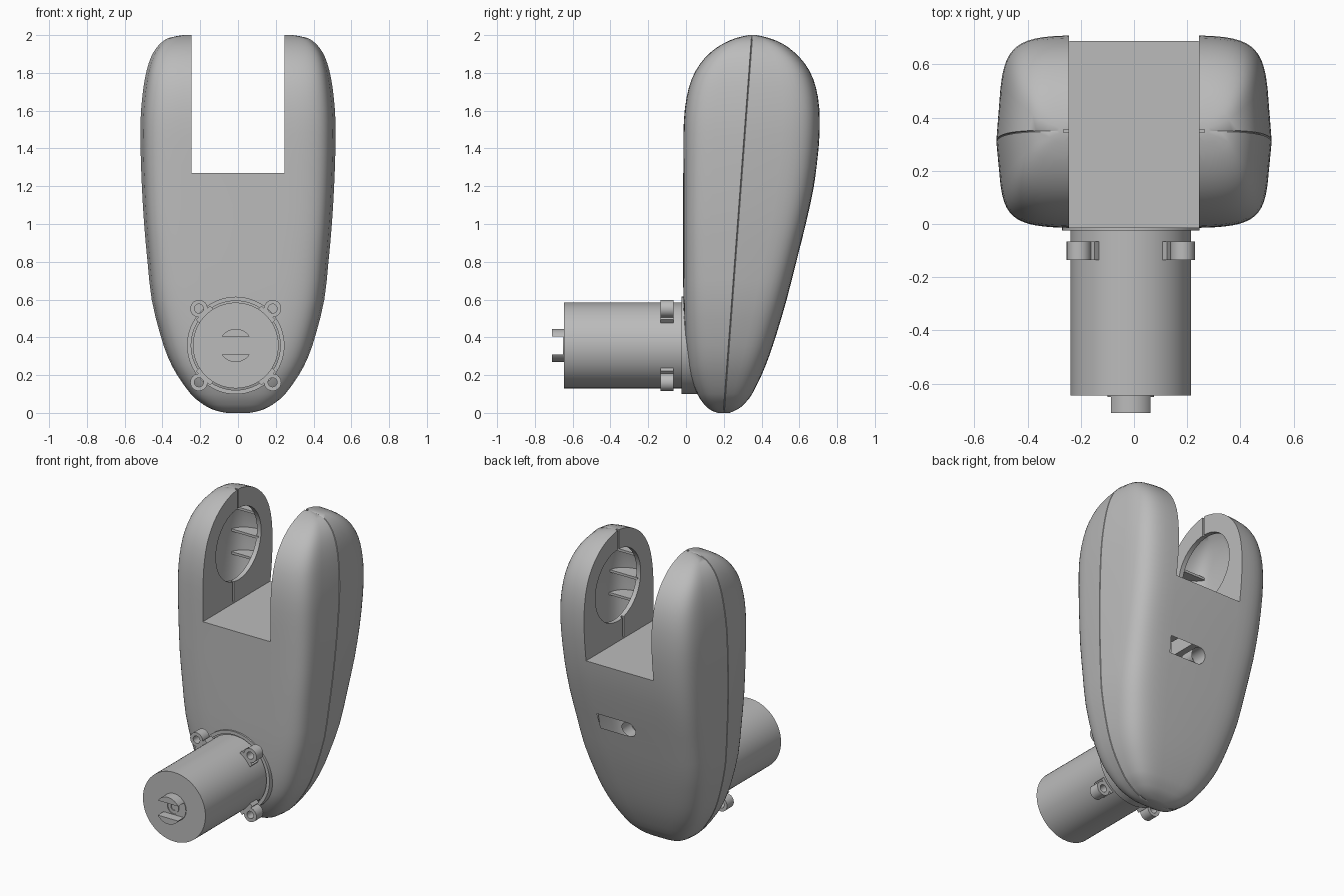
import bpy, bmesh, math
from mathutils import Vector, Matrix

if "Cube" in bpy.data.objects:
    bpy.data.objects.remove(bpy.data.objects["Cube"])

grey = bpy.data.materials.new("light_grey")
grey.diffuse_color = (0.5, 0.5, 0.5, 1)
grey.use_nodes = True
grey.node_tree.nodes["Principled BSDF"].inputs["Base Color"].default_value = grey.diffuse_color
MX, MZ = -0.012, 0.357          # motor axis


def make(name, bm):
    bmesh.ops.recalc_face_normals(bm, faces=bm.faces)
    me = bpy.data.meshes.new(name)
    bm.to_mesh(me)
    bm.free()
    me.materials.append(grey)
    ob = bpy.data.objects.new(name, me)
    bpy.context.collection.objects.link(ob)
    return ob


def box(name, lo, hi):
    bm = bmesh.new()
    bmesh.ops.create_cube(bm, size=1)
    lo, hi = Vector(lo), Vector(hi)
    for v in bm.verts:
        v.co = (lo + hi) / 2 + v.co * (hi - lo)
    return make(name, bm)


def side_box(name, s, lo, hi):
    """Box given for the +x side, mirrored when s is -1."""
    xs = sorted((s * lo[0], s * hi[0]))
    return box(name, (xs[0], *lo[1:]), (xs[1], *hi[1:]))


def lathe(name, profile, origin, axis, seg=48, ring=False):
    """Solid (or closed ring) turned from (radius, distance) points about an axis."""
    bm = bmesh.new()
    q = Vector((0, 0, 1)).rotation_difference(Vector(axis)).to_matrix()
    rings = []
    for r, d in profile:
        pts = [Vector((r * math.cos(a), r * math.sin(a), d))
               for a in (2 * math.pi * i / seg for i in range(seg))]
        rings.append([bm.verts.new(Vector(origin) + q @ p) for p in pts])
    nxt = rings[1:] + rings[:1] if ring else rings[1:]
    for a, b in zip(rings, nxt):
        for i in range(seg):
            j = (i + 1) % seg
            bm.faces.new((a[i], a[j], b[j], b[i]))
    if not ring:
        bm.faces.new(rings[0])
        bm.faces.new(rings[-1])
    return make(name, bm)


def tube(name, r0, r1, d0, d1, origin, axis, seg=48):
    return lathe(name, [(r0, d0), (r1, d0), (r1, d1), (r0, d1)], origin, axis, seg, True)


def carve(ob, cutters, op='DIFFERENCE'):
    bpy.context.view_layer.objects.active = ob
    for c in cutters:
        m = ob.modifiers.new("cut", 'BOOLEAN')
        m.operation, m.solver, m.object = op, 'EXACT', c
        bpy.ops.object.modifier_apply(modifier=m.name)
        bpy.data.objects.remove(c)


# Housing: height, half width, front y, back y
ROWS = [(0, .06, .17, .23), (.01, .11, .14, .255), (.03, .16, .11, .29), (.06, .205, .085, .32),
        (.1, .25, .06, .35), (.2, .322, .02, .40), (.3, .373, .003, .44), (.42, .413, -.008, .48),
        (.6, .457, -.014, .533), (.8, .479, -.015, .584), (1.0, .497, -.015, .634),
        (1.2, .509, -.015, .677), (1.4, .516, -.015, .703), (1.55, .516, -.012, .709),
        (1.67, .507, .002, .700), (1.77, .493, .03, .674), (1.85, .473, .075, .63),
        (1.91, .447, .13, .574), (1.955, .412, .195, .512), (1.985, .367, .265, .44),
        (2.0, .29, .33, .375)]
N = 28


def refine(rows):
    """Insert one smooth in-between row per gap."""
    v = [Vector(r) for r in rows]
    out = []
    for i in range(len(v) - 1):
        a, d = v[max(i - 1, 0)], v[min(i + 2, len(v) - 1)]
        out += [v[i], (9 * (v[i] + v[i + 1]) - a - d) / 16]
    return out + [v[-1]]


def loft(name, rows, inset=0.0, groove=0.0):
    """Stack of drafted rounded-box sections split along the leaning parting line."""
    bm = bmesh.new()
    prev = None
    for z, w, yf, yb in rows:
        w, yf, yb = w - inset, yf + inset, yb - inset
        seam = min(max(0.2 + 0.075 * z, yf + .01), yb - .01)
        p = 2 / (3.6 + 2.6 * min(1, z / 1.0))
        verts = []
        for sgn, depth in ((1, yb - seam), (-1, seam - yf)):
            verts.append(bm.verts.new((sgn * (w - groove), seam, z)))
            for i in range(N + 1):
                a = math.pi * i / N
                c, s = math.cos(a), abs(math.sin(a))
                t = s ** p if s > 1e-6 else 0
                x = math.copysign(abs(c) ** p, c) * w * (1 - .055 * t) if abs(c) > 1e-6 else 0
                verts.append(bm.verts.new((sgn * x, seam + sgn * max(t * depth, .003), z)))
        if prev:
            for i in range(len(verts)):
                j = (i + 1) % len(verts)
                bm.faces.new((prev[i], prev[j], verts[j], verts[i]))
        else:
            bm.faces.new(verts)
        prev = verts
    bm.faces.new(prev)
    return make(name, bm)


FINE = refine(ROWS)
EAR = [r for r in FINE if 1.19 < r[0] < 1.956]
housing = loft("housing", FINE, groove=.008)

# Hollow ears, slot, round sockets, seam clefts and rear screw hole
hollow = loft("hollow_cut", EAR, inset=.03)
carve(hollow, [box("core_cut", (-.275, -1, 1), (.275, 2, 2.5))])
cuts = [hollow, box("slot_cut", (-.245, -1, 1.27), (.245, 1.5, 2.5))]
for s in (-1, 1):
    cuts.append(lathe("socket_cut", [(.235, .2), (.235, .33)], (0, .355, 1.64), (s, 0, 0)))
    cuts.append(side_box("cleft_cut", s, (.2, .295, 1.28), (.26, .31, 1.44)))
    cuts.append(side_box("cleft_cut", s, (.2, .343, 1.84), (.265, .355, 2.1)))
cuts.append(lathe("screw_cut", [(.05, 0), (.05, .3)], (0, .5, .85), (0, 1, 0), 32))
carve(housing, cuts)

# Short ribs across the front and back walls inside both ears
for s in (-1, 1):
    for z in (1.44, 1.59, 1.745):
        for y0, y1 in ((-.1, .13), (.58, .8)):
            rib = side_box("socket_rib", s, (.262, y0, z - .008), (.6, y1, z + .008))
            carve(rib, [loft("rib_limit", EAR, inset=.015)], 'INTERSECT')

# Motor with base ring
front = (0, -1, 0)
lathe("motor_can", [(.227, -.06), (.227, .645)], (MX, 0, MZ), front, 64)
tube("base_ring", .236, .258, -.1, .025, (MX, 0, MZ), front, 64)

# Four screw lugs around the motor
for sx in (-1, 1):
    for sz in (-1, 1):
        cx, cz = MX + sx * .195, MZ + sz * .195
        tube("screw_lug", .024, .046, .065, .135, (cx, 0, cz), front, 24)
        neck = box("lug_neck", (-.045, -.135, -.052), (.04, -.065, .052))
        ang = math.atan2(sz, sx)
        neck.data.transform(Matrix.Translation((MX + sx * .145, 0, MZ + sz * .145))
                            @ Matrix.Rotation(-ang, 4, 'Y'))

# Split collar and shaft bushing on the motor end
collar = tube("split_collar", .045, .088, .63, .71, (MX, 0, MZ), front)
carve(collar, [box("collar_cut", (-.3, -.8, MZ - .048), (.3, -.65, MZ + .048))])
tube("shaft_bushing", .02, .036, .63, .65, (MX, 0, MZ), front, 32)

# Smooth shading with sharp edges kept
for ob in bpy.context.scene.objects:
    ob.select_set(True)
bpy.context.view_layer.objects.active = housing
bpy.ops.object.shade_smooth_by_angle(angle=math.radians(35))
